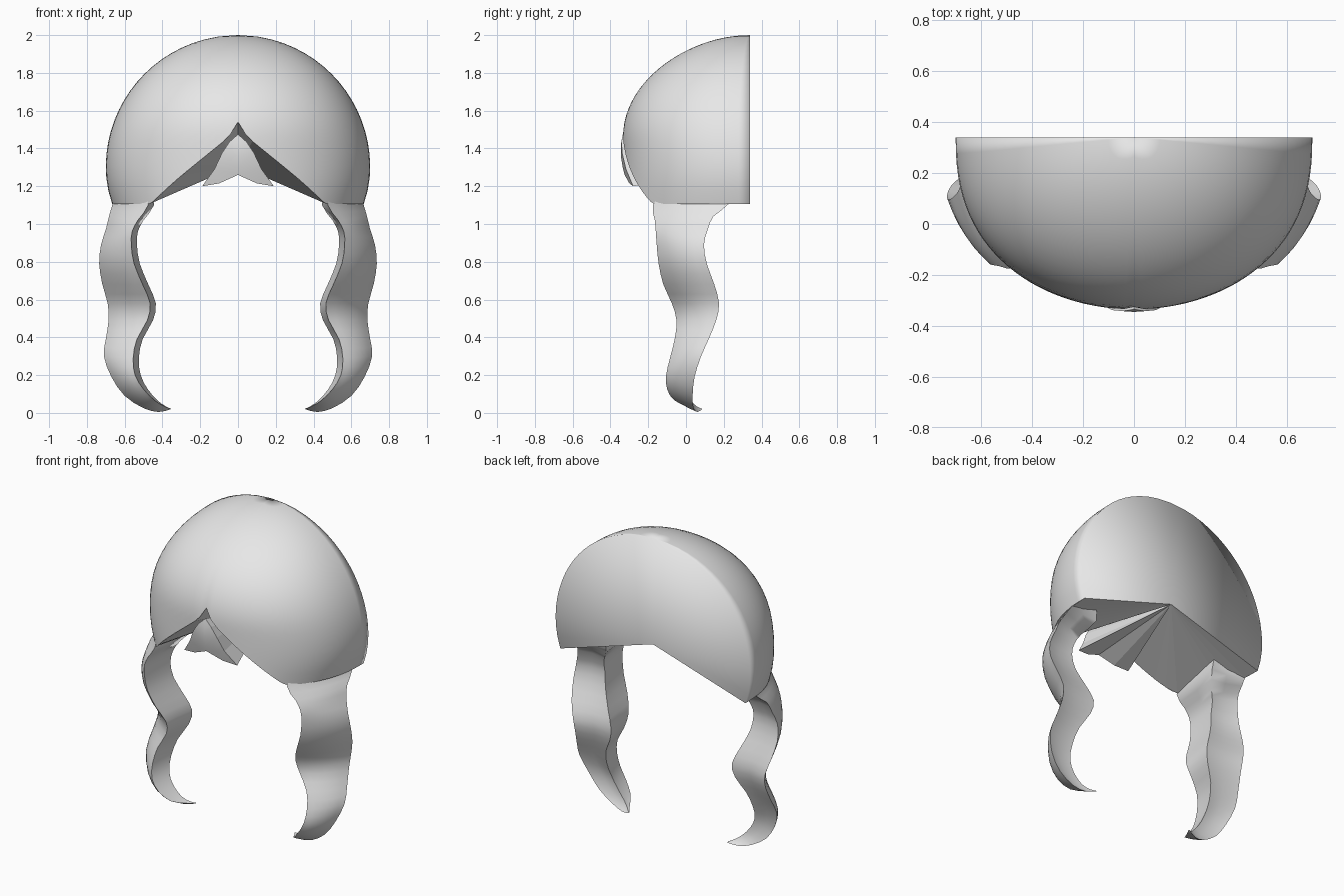
import bpy, math

if "Cube" in bpy.data.objects:
    bpy.data.objects.remove(bpy.data.objects["Cube"])

mat = bpy.data.materials.new("light_grey")
mat.diffuse_color = (0.8, 0.8, 0.8, 1)
mat.use_nodes = True
mat.node_tree.nodes["Principled BSDF"].inputs["Base Color"].default_value = mat.diffuse_color

BACK = 0.34
APEX = (0, BACK, 1.31)


def make(name, verts, faces, angle=None):
    me = bpy.data.meshes.new(name)
    me.from_pydata(verts, [], faces)
    me.materials.append(mat)
    ob = bpy.data.objects.new(name, me)
    bpy.context.collection.objects.link(ob)
    bpy.ops.object.select_all(action='DESELECT')
    ob.select_set(True)
    bpy.context.view_layer.objects.active = ob
    bpy.ops.object.mode_set(mode='EDIT')
    bpy.ops.mesh.select_all(action='SELECT')
    bpy.ops.mesh.normals_make_consistent(inside=False)
    bpy.ops.object.mode_set(mode='OBJECT')
    if angle:
        bpy.ops.object.shade_smooth_by_angle(angle=math.radians(angle))
    return ob


def fan(name, edge, closed=False):
    """Triangles from an edge line to the common inner point."""
    n = len(edge)
    faces = [(i, (i + 1) % n, n) for i in range(n if closed else n - 1)]
    return make(name, edge + [APEX], faces)


def catmull(a, b, c, d, t):
    return tuple(0.5 * (2 * q + (r - p) * t + (2 * p - 5 * q + 4 * r - s) * t * t
                        + (3 * q - p - 3 * r + s) * t ** 3)
                 for p, q, r, s in zip(a, b, c, d))


# Half dome: width and depth of the hair at each height
def width(z):
    if z < 1.3:
        return 0.7 - 0.9 * (1.3 - z) ** 2
    return 0.7 * math.sqrt(max(0, 1 - ((z - 1.3) / 0.7) ** 2))


def depth(z):
    if z < 1.45:
        return 0.675
    h = (z - 1.45) / 0.55
    return 0.675 * math.sqrt(max(0, 1 - h * h)) * (1 - 0.08 * h ** 3)


def hairline(x):
    x = abs(x)
    if x < 0.05:
        return 1.54 - 1.6 * x
    return max(1.105, 1.46 - 0.83 * (x - 0.05))


COLS, ROWS = 56, 20
verts, faces = [(0, BACK, 2.0)], []
for r in range(1, ROWS + 1):
    for c in range(COLS + 1):
        a = math.pi * c / COLS
        cx = 0 if c == COLS // 2 else math.cos(a)
        sy = abs(math.sin(a)) ** 0.83 if 0 < c < COLS else 0
        z = 2 - (2 - hairline(0.69 * cx)) * (r / ROWS) ** 1.6
        verts.append((width(z) * cx, BACK - depth(z) * sy, z))
for c in range(COLS):
    faces.append((0, 1 + c, 2 + c))
    for r in range(ROWS - 1):
        i = 1 + r * (COLS + 1) + c
        faces.append((i, i + COLS + 1, i + COLS + 2, i + 1))
rim = verts[-(COLS + 1):]

# Flat back closing the dome, sharing its smooth shading
right = [0] + [1 + r * (COLS + 1) for r in range(ROWS)]
left = [0] + [1 + r * (COLS + 1) + COLS for r in range(ROWS)]
centre = len(verts)
verts.append(APEX)
for line in (right, left):
    faces += [(p, q, centre) for p, q in zip(line, line[1:])]
make("hair_dome", verts, faces, 110)

# Underside running from the hairline to the inner point
fan("hair_underside", rim[::2])

# Forked fringe tuft in the middle of the forehead
half = [(0.045, -0.342, 1.435), (0.085, -0.338, 1.375), (0.125, -0.318, 1.29),
        (0.19, -0.28, 1.20), (0.10, -0.30, 1.215)]
mid = [(0, -0.345, 1.42), (0, -0.345, 1.36), (0, -0.335, 1.30), (0, -0.325, 1.26)]
top = (0, -0.335, 1.475)
flip = [(-x, y, z) for x, y, z in half]
fan("fringe_tuft_underside", [top] + half + [mid[3]] + flip[::-1], True)
# vertices: 0-3 middle, 4-8 right side, 9-13 left side, 14 top
faces = []
for o in (4, 9):
    faces += [(14, o, 0), (o, o + 1, 1, 0), (o + 1, o + 2, 2, 1),
              (o + 2, o + 4, 3, 2), (o + 2, o + 3, o + 4)]
make("fringe_tuft", mid + half + flip + [top], faces, 40)

# Wavy side locks: front edge (x, y, z) then rear outer edge (x, y, z) down the lock
lock = [
    (0.49, -0.11, 1.20, 0.64, 0.23, 1.18),
    (0.475, -0.175, 1.10, 0.664, 0.225, 1.105),
    (0.53, -0.165, 1.02, 0.683, 0.145, 1.04),
    (0.56, -0.16, 0.96, 0.70, 0.115, 0.97),
    (0.565, -0.155, 0.89, 0.725, 0.095, 0.89),
    (0.55, -0.145, 0.79, 0.735, 0.11, 0.79),
    (0.505, -0.12, 0.68, 0.718, 0.15, 0.68),
    (0.465, -0.075, 0.58, 0.69, 0.175, 0.58),
    (0.48, -0.05, 0.49, 0.685, 0.16, 0.49),
    (0.535, -0.06, 0.39, 0.70, 0.12, 0.39),
    (0.555, -0.085, 0.29, 0.71, 0.08, 0.30),
    (0.545, -0.105, 0.20, 0.67, 0.045, 0.19),
    (0.50, -0.10, 0.125, 0.60, 0.035, 0.09),
    (0.44, -0.06, 0.065, 0.50, 0.04, 0.025),
    (0.39, 0.02, 0.035, 0.42, 0.06, 0.005),
    (0.355, 0.075, 0.022, 0.36, 0.085, 0.018),
]
pad = [lock[0]] + lock + [lock[-1]]
fine = [catmull(*pad[i:i + 4], t) for i in range(len(lock) - 1) for t in (0, 0.5)] + [lock[-1]]
K = 7
verts, faces = [], []
for j, (xf, yf, zf, xb, yb, zb) in enumerate(fine):
    cx, cy = xf + 0.67 * (xb - xf), yf + 0.34 * (yb - yf)
    for i in range(K):
        t = i / (K - 1)
        p, q, s = (1 - t) ** 2, 2 * t * (1 - t), t * t
        verts.append((p * xf + q * cx + s * xb, p * yf + q * cy + s * yb, zf + t * (zb - zf)))
    # inner rear edge and slightly hollow back
    k = min(1, (len(fine) - 1 - j) / 8)
    xi, yi = xf - 0.03 * k, yf + 0.9 * (yb - yf)
    verts += [(0.5 * (xb + xi), 0.5 * (yb + yi) - 0.015 * k, 0.5 * (zf + zb)),
              (xi, yi, zf), (0.5 * (xf + xi) + 0.003, 0.5 * (yf + yi), zf)]
M = K + 3
for r in range(len(fine) - 1):
    for c in range(M):
        d = (c + 1) % M
        faces.append((r * M + c, r * M + d, (r + 1) * M + d, (r + 1) * M + c))
faces.append(tuple(range(len(verts) - M, len(verts))))
faces.append(tuple(range(M)))
ob = make("side_lock", verts, faces, 75)
mirror = ob.modifiers.new("mirror", 'MIRROR')
mirror.use_axis = (True, False, False)
